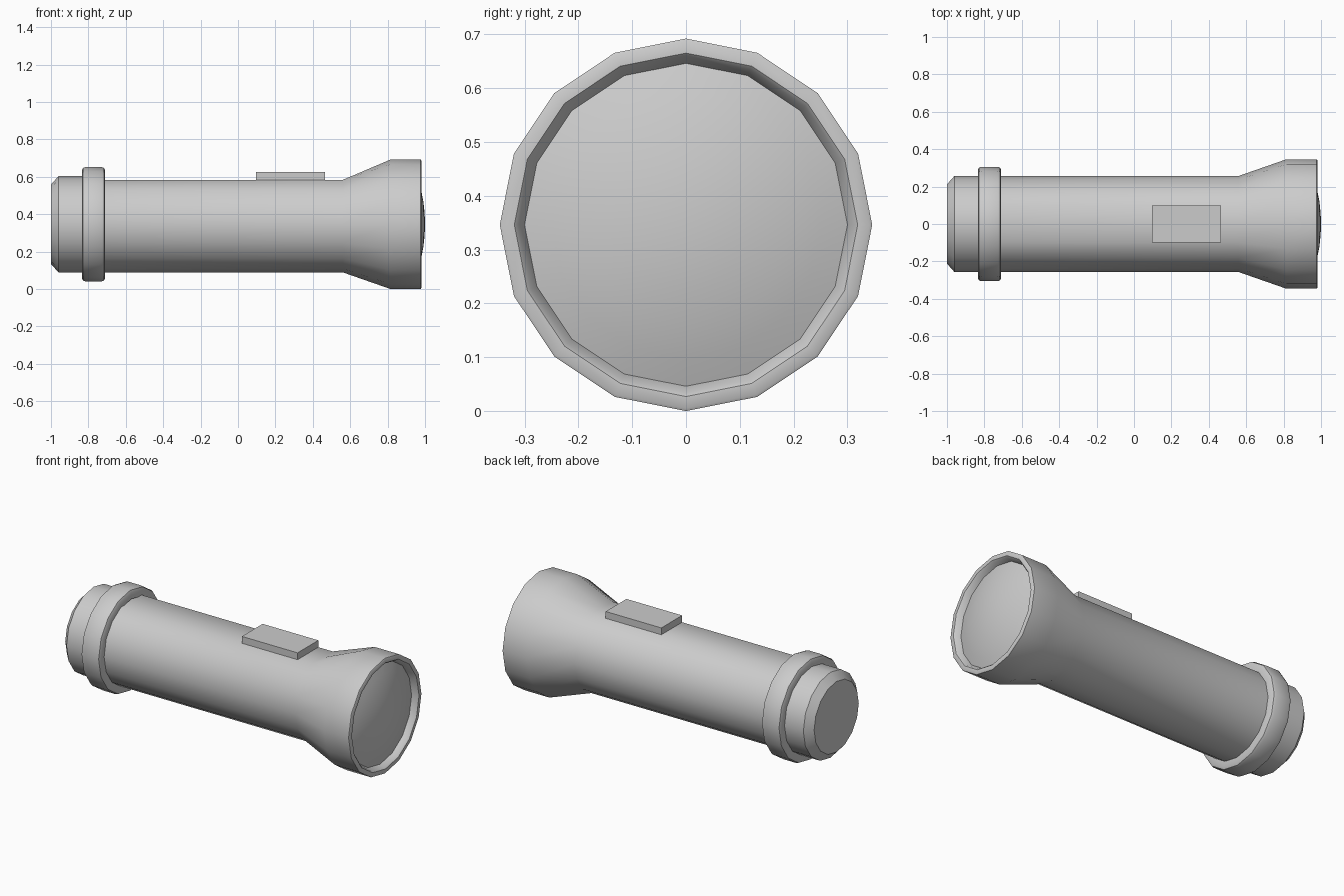
import bpy, bmesh
from math import pi, sin, cos, radians, sqrt

if "Cube" in bpy.data.objects:
    bpy.data.objects.remove(bpy.data.objects["Cube"])

N = 16       # sides around the barrel
AXIS = 0.346 # height of the centre line


def finish(bm, name, angle=35):
    bmesh.ops.recalc_face_normals(bm, faces=bm.faces)
    me = bpy.data.meshes.new(name)
    bm.to_mesh(me)
    bm.free()
    ob = bpy.data.objects.new(name, me)
    bpy.context.collection.objects.link(ob)
    bpy.ops.object.select_all(action='DESELECT')
    ob.select_set(True)
    bpy.context.view_layer.objects.active = ob
    bpy.ops.object.shade_smooth_by_angle(angle=radians(angle))
    return ob


def lathe(name, profile, flat=(), closed=False, cap=False, angle=35):
    """Spin (x, radius) points about the x axis; 'flat' rings get a flattened top."""
    bm = bmesh.new()
    rings = []
    for i, (x, r) in enumerate(profile):
        if r == 0:
            rings.append([bm.verts.new((x, 0, AXIS))] * N)
            continue
        ring = []
        for k in range(N):
            a = 2 * pi * k / N
            h = r * cos(a)
            if k == 0 and i in flat:
                h = r * cos(2 * pi / N)
            ring.append(bm.verts.new((x, r * sin(a), AXIS + h)))
        rings.append(ring)
    pairs = list(zip(rings, rings[1:]))
    if closed:
        pairs.append((rings[-1], rings[0]))
    for a, b in pairs:
        for k in range(N):
            j = (k + 1) % N
            bm.faces.new(list(dict.fromkeys((a[k], a[j], b[j], b[k]))))
    if cap:
        bm.faces.new(rings[0])
    return finish(bm, name, angle)


# Barrel flaring into the head, with a recessed rim
lathe("body", [(-0.78, 0.257), (0.56, 0.257), (0.815, 0.346), (0.977, 0.346),
               (0.98, 0.341), (0.98, 0.319), (0.973, 0.312), (0.94, 0.299)],
      flat=(0, 1))

# Grip ring near the tail
lathe("tail_ring", [(-0.835, 0.25), (-0.835, 0.288), (-0.829, 0.301), (-0.815, 0.306),
                    (-0.73, 0.306), (-0.716, 0.301), (-0.71, 0.288), (-0.71, 0.25)],
      closed=True, angle=40)

# Tail cap with chamfered end
lathe("tail_cap", [(-1.0, 0.212), (-0.96, 0.257), (-0.78, 0.257)], cap=True)

# Domed lens
R = 0.83
lathe("lens", [(1.0 - R + sqrt(R * R - r * r), r)
               for r in (0.30, 0.25, 0.19, 0.12, 0.06, 0)])

# Switch on the flat top
bm = bmesh.new()
bmesh.ops.create_cube(bm, size=1)
bmesh.ops.scale(bm, vec=(0.37, 0.197, 0.045), verts=bm.verts)
bmesh.ops.translate(bm, vec=(0.28, 0, 0.602), verts=bm.verts)
finish(bm, "switch")
